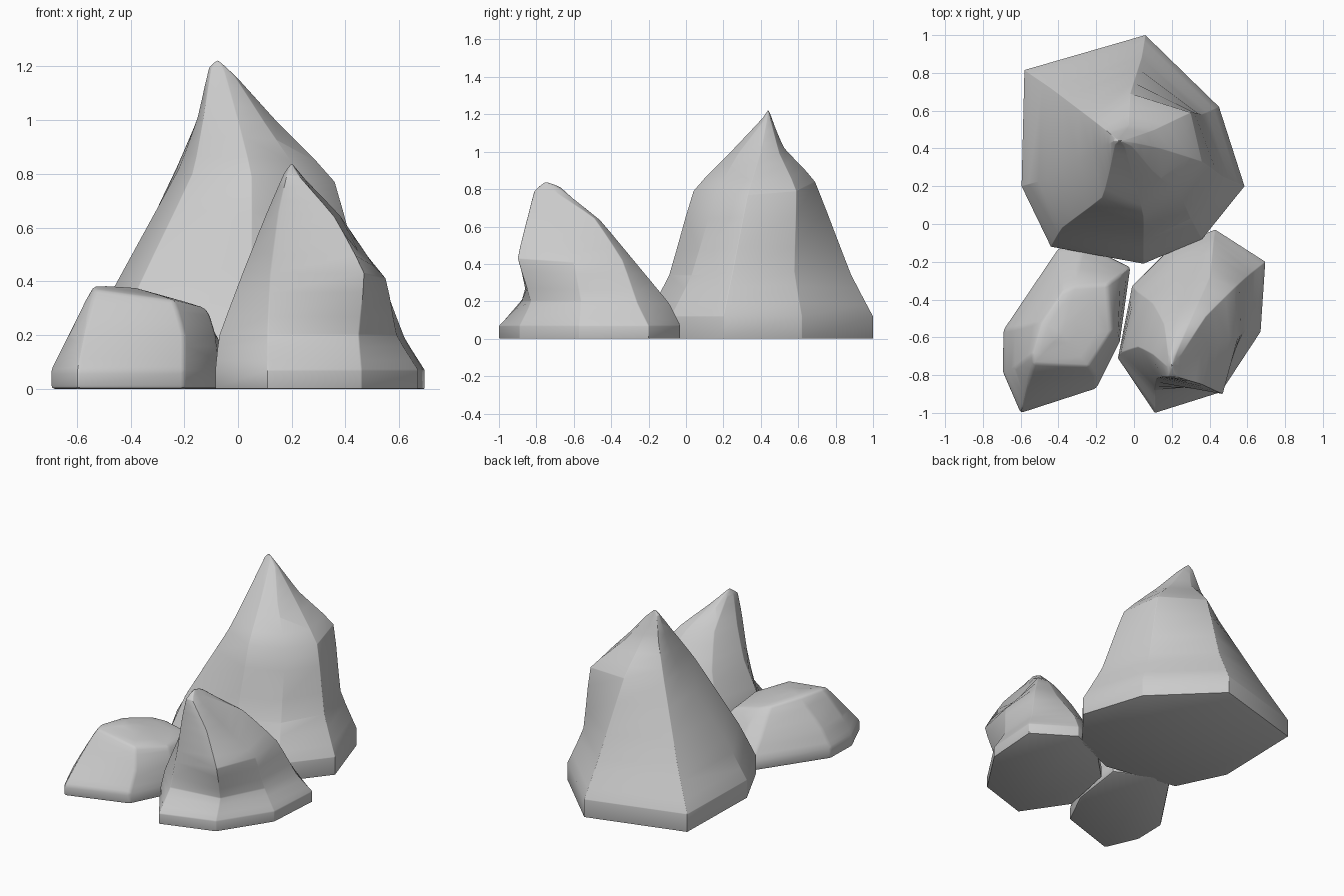
import bpy, bmesh
from mathutils import Vector


def curve(p0, p1, p2, p3, t):
    # Soft interpolation between neighbouring levels
    m1, m2 = (p2 - p0) * 0.22, (p3 - p1) * 0.22
    lin = p1.lerp(p2, t)
    t2, t3 = t * t, t * t * t
    soft = (p1 * (2*t3 - 3*t2 + 1) + m1 * (t3 - 2*t2 + t)
            + p2 * (3*t2 - 2*t3) + m2 * (t3 - t2))
    return lin.lerp(soft, 0.6)


def rock(name, base, foot, levels, apex, steps=3):
    """Loft a faceted rock: base outline, upright foot, ridge levels, apex."""
    n, tip = len(base), Vector(apex)
    rough = [[Vector((x, y, foot)) for x, y in base]]
    rough += [[Vector(p) for p in lv] for lv in levels]
    rough.append([tip.copy()] * n)
    rings = [[Vector((x, y, 0)) for x, y in base]]
    last = len(rough) - 1
    for i in range(last):
        a, d = rough[max(i - 1, 0)], rough[min(i + 2, last)]
        for s in range(steps):
            rings.append([curve(a[k], rough[i][k], rough[i + 1][k], d[k], s / steps)
                          for k in range(n)])
    bm = bmesh.new()
    vs = [[bm.verts.new(p) for p in r] for r in rings]
    top = bm.verts.new(tip)
    bm.faces.new(vs[0][::-1])
    for lo, hi in zip(vs, vs[1:]):
        for k in range(n):
            j = (k + 1) % n
            bm.faces.new((lo[k], lo[j], hi[j], hi[k]))
    for k in range(n):
        bm.faces.new((vs[-1][k], vs[-1][(k + 1) % n], top))
    bmesh.ops.recalc_face_normals(bm, faces=bm.faces)
    me = bpy.data.meshes.new(name)
    bm.to_mesh(me)
    bm.free()
    ob = bpy.data.objects.new(name, me)
    bpy.context.collection.objects.link(ob)
    bpy.ops.object.select_all(action='DESELECT')
    ob.select_set(True)
    bpy.context.view_layer.objects.active = ob
    # Worn ridges
    bev = ob.modifiers.new("worn_edges", 'BEVEL')
    bev.width, bev.segments = 0.014, 2
    bev.limit_method, bev.angle_limit = 'ANGLE', 0.4
    bpy.ops.object.modifier_apply(modifier=bev.name)
    bpy.ops.object.shade_smooth_by_angle(angle=0.5)


# Tall rock at the back
rock("tall_rock",
     [(-.44, -.12), (.05, -.21), (.36, -.08), (.585, .2),
      (.45, .62), (.06, 1.0), (-.58, .815), (-.595, .2)], 0.12,
     [[(-.38, -.02, .36), (.05, -.09, .34), (.3, .03, .34), (.47, .25, .36),
       (.36, .58, .36), (.04, .88, .35), (-.44, .72, .38), (-.46, .24, .38)],
      [(-.17, .14, .8), (.05, .04, .79), (.24, .16, .775), (.36, .33, .77),
       (.3, .59, .79), (-.02, .69, .84), (-.23, .56, .82), (-.22, .37, .82)],
      [(-.13, .28, 1.0), (0, .24, 1.0), (.1, .28, .99), (.14, .4, 1.0),
       (.11, .5, .99), (-.03, .525, 1.02), (-.14, .49, 1.03), (-.15, .41, 1.01)],
      [(-.1, .42, 1.19), (-.05, .41, 1.18), (-.01, .41, 1.16), (0, .43, 1.155),
       (-.02, .455, 1.16), (-.07, .46, 1.17), (-.1, .455, 1.19), (-.108, .44, 1.195)]],
     (-.075, .44, 1.225))

# Medium rock, front right, with overhanging front corner
rock("medium_rock",
     [(.11, -1.0), (.46, -.89), (.67, -.57), (.695, -.2),
      (.43, -.03), (.2, -.12), (-.01, -.33), (-.085, -.71)], 0.07,
     [[(.11, -.88, .2), (.45, -.83, .2), (.59, -.56, .2), (.62, -.26, .19),
       (.42, -.09, .19), (.22, -.18, .2), (.02, -.36, .2), (-.07, -.68, .2)],
      [(.12, -.82, .43), (.47, -.9, .43), (.55, -.6, .41), (.53, -.34, .42),
       (.4, -.28, .42), (.25, -.31, .42), (.1, -.42, .43), (.02, -.65, .44)],
      [(.15, -.81, .66), (.36, -.85, .64), (.4, -.65, .56), (.38, -.49, .645),
       (.32, -.46, .635), (.24, -.48, .63), (.16, -.53, .64), (.1, -.69, .64)],
      [(.18, -.81, .79), (.23, -.81, .79), (.26, -.75, .76), (.25, -.69, .78),
       (.23, -.67, .8), (.2, -.67, .81), (.18, -.69, .8), (.17, -.75, .8)]],
     (.2, -.75, .84))

# Low flat rock, front left
rock("low_rock",
     [(-.6, -1.0), (-.2, -.87), (-.075, -.62), (-.02, -.23),
      (-.26, -.11), (-.4, -.13), (-.69, -.56), (-.695, -.78)], 0.07,
     [[(-.57, -.87, .22), (-.2, -.81, .2), (-.085, -.58, .2), (-.07, -.27, .18),
       (-.29, -.19, .18), (-.4, -.22, .18), (-.63, -.55, .19), (-.63, -.76, .2)],
      [(-.53, -.74, .37), (-.24, -.755, .33), (-.12, -.57, .3), (-.14, -.32, .29),
       (-.31, -.33, .33), (-.38, -.36, .345), (-.49, -.52, .375), (-.54, -.69, .38)]],
     (-.38, -.58, .375))
